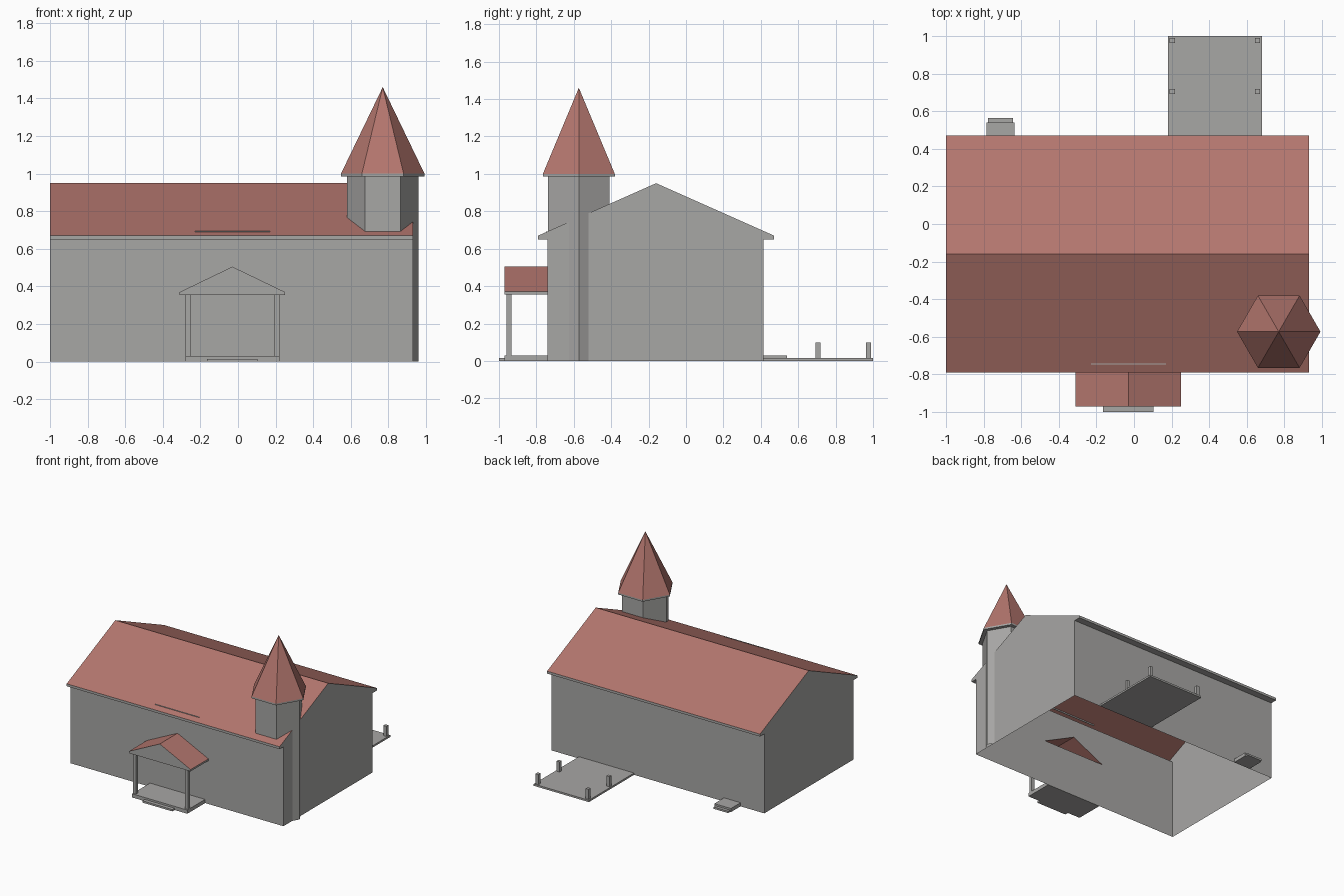
import bpy
from math import cos, sin, pi

cube = bpy.data.objects.get("Cube")
if cube:
    bpy.data.objects.remove(cube, do_unlink=True)


def material(name, rgb):
    m = bpy.data.materials.new(name)
    m.use_nodes = True
    m.diffuse_color = (*rgb, 1)
    m.node_tree.nodes["Principled BSDF"].inputs["Base Color"].default_value = (*rgb, 1)
    return m


GREY = material("stone grey", (0.39, 0.385, 0.375))
RED = material("roof red", (0.45, 0.18, 0.155))


def build(name, verts, faces, red_faces=()):
    me = bpy.data.meshes.new(name)
    me.from_pydata(verts, [], faces)
    me.materials.append(GREY)
    me.materials.append(RED)
    for i in red_faces:
        me.polygons[i].material_index = 1
    ob = bpy.data.objects.new(name, me)
    bpy.context.collection.objects.link(ob)
    return ob


def box(name, x0, x1, y0, y1, z0, z1):
    bpy.ops.mesh.primitive_cube_add(size=1, location=((x0 + x1) / 2, (y0 + y1) / 2, (z0 + z1) / 2))
    ob = bpy.context.object
    ob.name = name
    ob.scale = (x1 - x0, y1 - y0, z1 - z0)
    ob.data.materials.append(GREY)
    return ob


def gable_shell(name, path, place, a, b, red, skip=(), end_cap=True):
    """Extrude an open profile from a to b, with end caps; red lists roof segments."""
    n = len(path)
    verts = [place(p, a) for p in path] + [place(p, b) for p in path]
    segs = [i for i in range(n - 1) if i not in skip]
    faces = [(i, i + n, i + n + 1, i + 1) for i in segs]
    faces.append(tuple(range(n)))
    if end_cap:
        faces.append(tuple(reversed(range(n, 2 * n))))
    return build(name, verts, faces, [segs.index(i) for i in red])


# Main house: open below, gable ends flush with the roof
LEFT, RIGHT = -1.0, 0.93
FRONT, BACK = -0.74, 0.415
RIDGE_Y, RIDGE_Z, EAVE_Y, EAVE_Z, WALL_Z = -0.16, 0.95, 0.63, 0.67, 0.65
profile = [(FRONT, 0), (FRONT, WALL_Z), (RIDGE_Y - EAVE_Y, WALL_Z), (RIDGE_Y - EAVE_Y, EAVE_Z),
           (RIDGE_Y, RIDGE_Z), (RIDGE_Y + EAVE_Y, EAVE_Z), (RIDGE_Y + EAVE_Y, WALL_Z),
           (BACK, WALL_Z), (BACK, 0)]
gable_shell("house", profile, lambda p, x: (x, p[0], p[1]), LEFT, RIGHT, red=(3, 4), skip=(0,))

# Front wall, open behind the porch gable
PX0, PX1, PXM, PZ0, PZ1 = -0.31, 0.25, -0.03, 0.37, 0.505
wall = [(LEFT, 0), (RIGHT, 0), (RIGHT, PZ0), (PX1, PZ0), (PX0, PZ0), (LEFT, PZ0),
        (PXM, PZ1), (PXM, WALL_Z), (LEFT, WALL_Z), (RIGHT, WALL_Z)]
build("front_wall", [(x, FRONT, z) for x, z in wall],
      [(0, 1, 2, 3, 4, 5), (5, 4, 6, 7, 8), (3, 2, 9, 7, 6)])

# Thin strip just above the front eave
box("eave_strip", -0.23, 0.17, -0.747, -0.743, 0.68, 0.694)

# Porch: gabled roof, ceiling, floor, step and posts
porch = [(PX1, 0.355), (PX1, PZ0), (PXM, PZ1), (PX0, PZ0), (PX0, 0.355)]
gable_shell("porch_roof", porch, lambda p, y: (p[0], y, p[1]), -0.97, FRONT, red=(1, 2), end_cap=False)
build("porch_ceiling", [(PX0, -0.97, 0.355), (PX0, FRONT, 0.355), (PX1, FRONT, 0.355), (PX1, -0.97, 0.355)],
      [(0, 1, 2, 3)])
box("porch_floor", -0.28, 0.22, -0.97, FRONT, 0, 0.03)
box("porch_step", -0.165, 0.105, -1.0, -0.97, 0, 0.015)
for side, x in (("right", -0.28), ("left", 0.193)):
    box("porch_post_" + side, x, x + 0.027, -0.96, -0.933, 0.03, 0.355)

# Hexagonal tower: walls stop at the roof slope, and reach the ground outside the gable
TX, TY, TR = 0.77, -0.573, 0.19
hexagon = [(TX + TR * cos(i * pi / 3), TY + TR * sin(i * pi / 3)) for i in range(6)]
dy = (TX + TR - RIGHT) * 3 ** 0.5
ring = [hexagon[0], (RIGHT, TY + dy)] + hexagon[1:] + [(RIGHT, TY - dy)]


def roof_height(y):
    return RIDGE_Z - abs(y - RIDGE_Y) * (RIDGE_Z - EAVE_Z) / EAVE_Y


verts, faces = [], []
for p, q in zip(ring, ring[1:] + ring[:1]):
    outside = (p[0] + q[0]) / 2 > RIGHT
    zp, zq = (0, 0) if outside else (roof_height(p[1]), roof_height(q[1]))
    k = len(verts)
    verts += [(*p, zp), (*q, zq), (*q, 0.99), (*p, 0.99)]
    faces.append((k, k + 1, k + 2, k + 3))
build("tower_walls", verts, faces)

# Spire with a thin eave band
bpy.ops.mesh.primitive_cylinder_add(vertices=6, radius=0.222, depth=0.014,
                                    location=(TX, TY, 0.993), rotation=(0, 0, pi / 6))
bpy.context.object.name = "tower_eave"
bpy.context.object.data.materials.append(GREY)
bpy.ops.mesh.primitive_cone_add(vertices=6, radius1=0.222, depth=0.46,
                                location=(TX, TY, 1.23), rotation=(0, 0, pi / 6))
bpy.context.object.name = "tower_spire"
bpy.context.object.data.materials.append(RED)

# Back patio with four short corner posts
box("patio_slab", 0.18, 0.68, BACK, 1.0, 0, 0.015)
for sx, x in (("right", 0.19), ("left", 0.643)):
    for sy, y in (("inner", 0.692), ("outer", 0.963)):
        box("patio_post_" + sy + "_" + sx, x, x + 0.027, y, y + 0.027, 0.015, 0.098)

# Back door steps
box("back_step_upper", -0.785, -0.635, BACK, 0.54, 0, 0.03)
box("back_step_lower", -0.777, -0.645, 0.54, 0.565, 0, 0.015)
